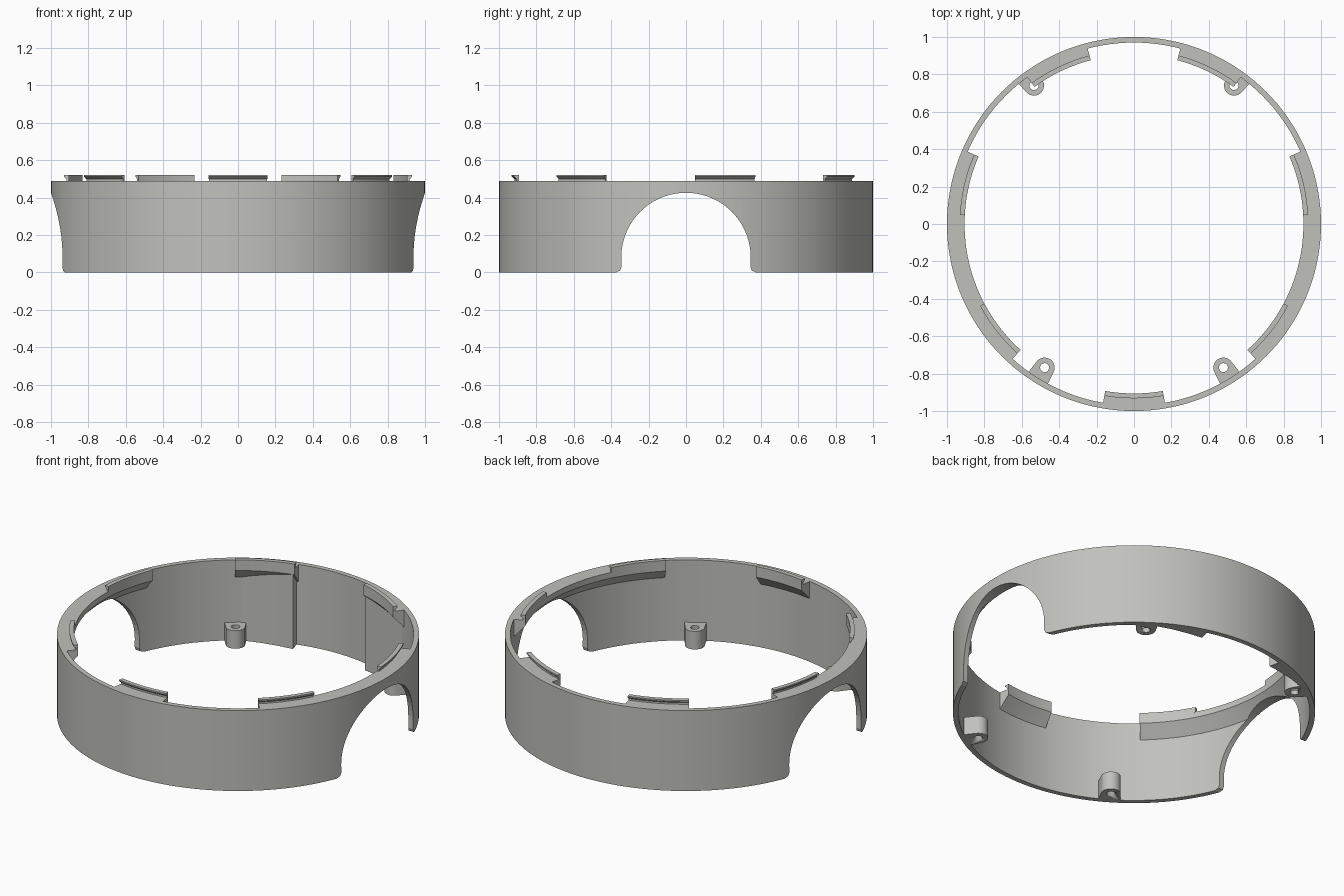
import bpy, bmesh, math
from math import radians, cos, sin

if "Cube" in bpy.data.objects:
    bpy.data.objects.remove(bpy.data.objects["Cube"])

mat = bpy.data.materials.new("light_grey")
mat.diffuse_color = (0.53, 0.53, 0.505, 1)
mat.use_nodes = True
mat.node_tree.nodes["Principled BSDF"].inputs["Base Color"].default_value = mat.diffuse_color


def finish(bm, name, smooth=True):
    bmesh.ops.recalc_face_normals(bm, faces=bm.faces[:])
    me = bpy.data.meshes.new(name)
    bm.to_mesh(me)
    bm.free()
    me.materials.append(mat)
    ob = bpy.data.objects.new(name, me)
    bpy.context.collection.objects.link(ob)
    if smooth:
        bpy.ops.object.select_all(action='DESELECT')
        ob.select_set(True)
        bpy.context.view_layer.objects.active = ob
        bpy.ops.object.shade_smooth_by_angle(angle=radians(30))
    return ob


def sweep(name, profile, a0=0, a1=360):
    """Revolve a closed (radius, z) profile between two angles."""
    full = a1 - a0 >= 360
    n = 144 if full else max(4, round((a1 - a0) / 2.5))
    bm = bmesh.new()
    rings = []
    for i in range(n if full else n + 1):
        a = radians(a0 + (a1 - a0) * i / n)
        rings.append([bm.verts.new((r * cos(a), r * sin(a), z)) for r, z in profile])
    k = len(profile)
    for i in range(n):
        p, q = rings[i], rings[(i + 1) % len(rings)]
        for j in range(k):
            bm.faces.new((p[j], p[(j + 1) % k], q[(j + 1) % k], q[j]))
    if not full:
        bm.faces.new(rings[0])
        bm.faces.new(rings[-1])
    return finish(bm, name)


def prism(name, pts, z0, z1):
    """Extrude a plan outline between two heights."""
    bm = bmesh.new()
    f = bm.faces.new([bm.verts.new((x, y, z0)) for x, y in pts])
    g = bmesh.ops.extrude_face_region(bm, geom=[f])
    bmesh.ops.translate(bm, vec=(0, 0, z1 - z0),
                        verts=[v for v in g['geom'] if isinstance(v, bmesh.types.BMVert)])
    return finish(bm, name)


def cut(ob, cutter):
    m = ob.modifiers.new("cut", 'BOOLEAN')
    m.operation = 'DIFFERENCE'
    m.solver = 'EXACT'
    m.object = cutter


# Arched side opening, running through both sides
half = [(0.38, -0.1), (0.375, 0.0), (0.352, 0.01), (0.345, 0.03)]
half += [(0.346 * cos(radians(t)), 0.08 + 0.346 * sin(radians(t))) for t in range(0, 90, 5)]
outline = half + [(0, 0.426)] + [(-y, z) for y, z in reversed(half)]
bm = bmesh.new()
f = bm.faces.new([bm.verts.new((-1.5, y, z)) for y, z in outline])
g = bmesh.ops.extrude_face_region(bm, geom=[f])
bmesh.ops.translate(bm, vec=(3, 0, 0),
                    verts=[v for v in g['geom'] if isinstance(v, bmesh.types.BMVert)])
opening = finish(bm, "opening_cutter", False)
opening.hide_render = True
opening.hide_set(True)

# Outer wall
wall = sweep("wall", [(1, 0), (1, 0.49), (0.97, 0.49), (0.97, 0)])
cut(wall, opening)

# Inner ledges with chamfered undersides: one front, two back, two long sides
ledge = [(0.98, 0.385), (0.98, 0.49), (0.906, 0.49), (0.906, 0.455), (0.97, 0.385)]
for name, a0, a1 in (("front_ledge", 260.2, 279.8), ("back_left_ledge", 104.8, 126),
                     ("back_right_ledge", 54, 75.2), ("left_ledge", 156.5, 228),
                     ("right_ledge", -48, 23.5)):
    ob = sweep(name, ledge, a0, a1)
    if name in ("left_ledge", "right_ledge"):
        cut(ob, opening)

# Raised hooked lips on the ledges
lip = [(0.906, 0.485), (0.918, 0.485), (0.918, 0.5), (0.932, 0.512), (0.932, 0.52), (0.906, 0.52)]
for name, a0, a1 in (("front_lip", 260.2, 279.8), ("back_left_lip", 104.8, 126),
                     ("back_right_lip", 54, 75.2), ("left_lip", 156.5, 177),
                     ("right_lip", 3, 23.5), ("front_left_lip", 208, 228),
                     ("front_right_lip", -48, -28)):
    sweep(name, lip, a0, a1)

# Tapered ribs inside the back wall, with a step towards the middle
for side, s in (("left", -1), ("right", 1)):
    pts = []
    for t, r in ((74.5, 0.98), (74.5, 0.908), (69, 0.924), (63, 0.944), (56, 0.97),
                 (56, 0.98), (63, 0.98), (69, 0.98)):
        pts.append((s * r * cos(radians(t)), r * sin(radians(t))))
    prism(side + "_rib", pts, 0, 0.46)


# Screw bosses at the foot of the wall
def boss(name, x, y):
    a = math.atan2(y, x)
    d = 0.978 - math.hypot(x, y)
    pts = [(d, 0.062), (0, 0.054)]
    pts += [(0.054 * cos(radians(t)), 0.054 * sin(radians(t))) for t in range(105, 270, 15)]
    pts += [(0, -0.054), (d, -0.062)]
    ob = prism(name, [(x + u * cos(a) - v * sin(a), y + u * sin(a) + v * cos(a))
                      for u, v in pts], 0, 0.11)
    hole = prism(name + "_hole_cutter", [(x + 0.024 * cos(radians(t)), y + 0.024 * sin(radians(t)))
                                         for t in range(0, 360, 15)], -0.1, 0.2)
    hole.hide_render = True
    hole.hide_set(True)
    cut(ob, hole)


for side, s in (("left", -1), ("right", 1)):
    boss("back_" + side + "_boss", s * 0.535, 0.74)
    boss("front_" + side + "_boss", s * 0.478, -0.768)
